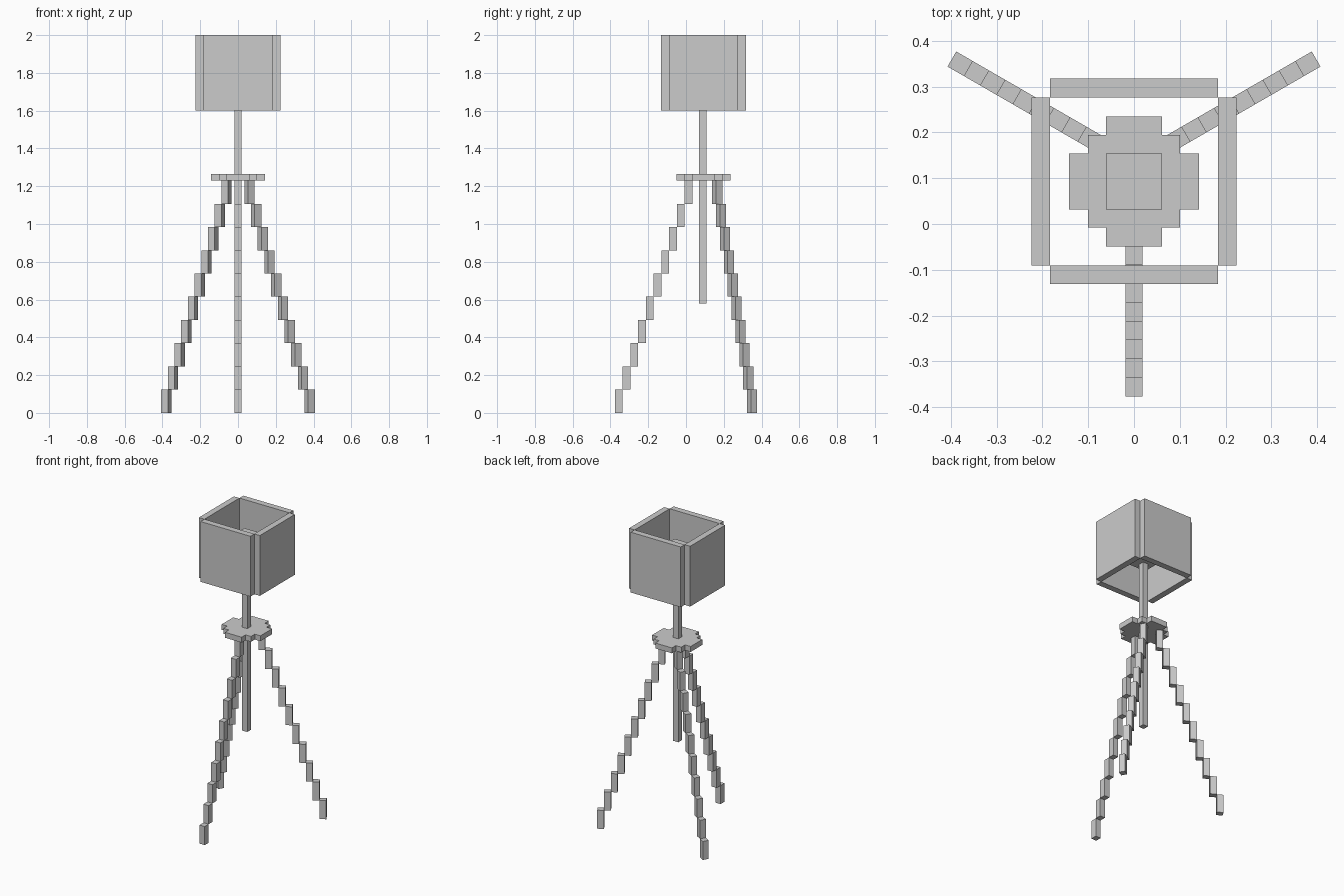
import bpy, bmesh
from math import radians, cos, sin
from mathutils import Matrix, Vector

if "Cube" in bpy.data.objects:
    bpy.data.objects.remove(bpy.data.objects["Cube"])

CY = 0.093  # y of the lamp's axis


def finish(bm, name):
    bmesh.ops.recalc_face_normals(bm, faces=bm.faces)
    mesh = bpy.data.meshes.new(name)
    bm.to_mesh(mesh)
    bm.free()
    obj = bpy.data.objects.new(name, mesh)
    bpy.context.collection.objects.link(obj)
    return obj


def add_box(bm, centre, size, angle=0):
    m = (Matrix.Translation(centre) @ Matrix.Rotation(angle, 4, 'Z')
         @ Matrix.Diagonal((*size, 1)))
    bmesh.ops.create_cube(bm, size=1, matrix=m)


def box(name, centre, size):
    bm = bmesh.new()
    add_box(bm, centre, size)
    return finish(bm, name)


# Stepped tripod legs: ten blocks climbing inwards from the foot
def leg(name, foot, degrees):
    a = radians(degrees)
    h = 0.123
    bm = bmesh.new()
    for i in range(10):
        r = 0.041 * i
        add_box(bm, (foot[0] - r * cos(a), foot[1] - r * sin(a), h * (i + 0.5)),
                (0.041, 0.038, h), a)
    return finish(bm, name)


leg("front_leg", (0, -0.356), -90)
leg("back_right_leg", (0.380, 0.350), 30)
leg("back_left_leg", (-0.380, 0.350), 150)

# Stepped round plate joining the legs
bm = bmesh.new()
quarter = [(0.142, 0.061), (0.101, 0.061), (0.101, 0.101), (0.061, 0.101), (0.061, 0.142)]
verts = []
for q in range(4):
    rot = Matrix.Rotation(radians(90 * q), 3, 'Z')
    for x, y in quarter:
        verts.append(bm.verts.new(rot @ Vector((x, y, 0)) + Vector((0, CY, 1.23))))
face = bm.faces.new(verts)
ext = bmesh.ops.extrude_face_region(bm, geom=[face])
bmesh.ops.translate(bm, vec=(0, 0, 0.036),
                    verts=[v for v in ext["geom"] if isinstance(v, bmesh.types.BMVert)])
finish(bm, "tripod_plate")

# Centre pole and bulb
box("pole", (0, CY - 0.004, (0.58 + 1.71) / 2), (0.038, 0.038, 1.13))
box("bulb", (0, CY, 1.795), (0.122, 0.122, 0.17))

# Open shade made from four separate panels
for name, s in (("left", -1), ("right", 1)):
    box("shade_" + name, (s * 0.2035, CY, 1.8), (0.041, 0.367, 0.4))
for name, s in (("front", -1), ("back", 1)):
    box("shade_" + name, (0, CY + s * 0.204, 1.8), (0.367, 0.041, 0.4))
